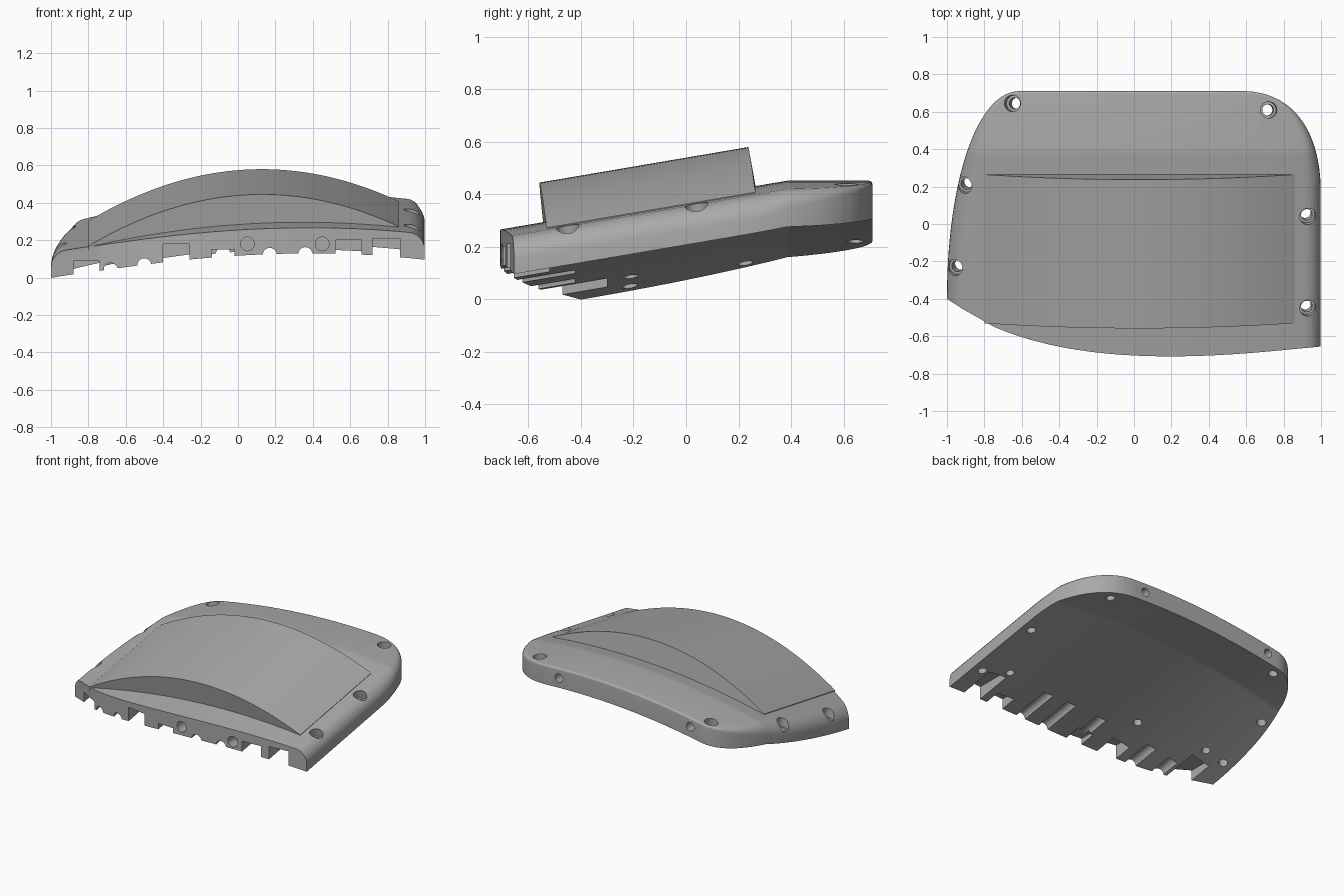
import bpy, bmesh, math
from mathutils import Vector
from mathutils.geometry import interpolate_bezier

cube = bpy.data.objects.get("Cube")
if cube:
    bpy.data.objects.remove(cube)

grey = bpy.data.materials.new("plain grey")
grey.use_nodes = True
grey.diffuse_color = (0.4, 0.4, 0.4, 1)
grey.node_tree.nodes["Principled BSDF"].inputs["Base Color"].default_value = (0.4, 0.4, 0.4, 1)

THICK, FOLD = 0.137, 0.385


def under(x, y):
    """Curved, sloping underside that levels off behind the fold."""
    return 0.13 - 0.1 * (x - 0.35) ** 2 + 0.17 * (min(y, FOLD) + 0.7)


def axis(x, y):
    """Surface normal of the plate."""
    return Vector((0.2 * (x - 0.35), -0.17 if y < FOLD else 0, 1)).normalized()


def finish(bm, name):
    bmesh.ops.recalc_face_normals(bm, faces=bm.faces)
    mesh = bpy.data.meshes.new(name)
    bm.to_mesh(mesh)
    bm.free()
    mesh.materials.append(grey)
    ob = bpy.data.objects.new(name, mesh)
    bpy.context.collection.objects.link(ob)
    return ob


def smooth(ob, degrees):
    bpy.ops.object.select_all(action='DESELECT')
    ob.select_set(True)
    bpy.context.view_layer.objects.active = ob
    bpy.ops.object.shade_smooth_by_angle(angle=math.radians(degrees))


def bezier(a, b, c, d, n):
    pts = [Vector((*p, 0)) for p in (a, b, c, d)]
    return interpolate_bezier(*pts, n)


# Plate outline: rounded sides and back, then the front curve
wall = bezier((-1, -0.4), (-1, 0.2), (-0.85, 0.7), (-0.62, 0.71), 28)
wall += bezier((0.6, 0.71), (0.85, 0.7), (0.99, 0.5), (0.998, 0.2), 20)
wall += [Vector((0.998, y, 0)) for y in (0, -0.3, -0.655)]
front = bezier((0.998, -0.655), (0.6, -0.69), (-0.45, -0.84), (-1, -0.4), 30)[2:-4]


def inward(i):
    if i == 0:
        return Vector((1, -0.65, 0))
    if i == len(wall) - 1:
        return Vector((-1, -0.1, 0))
    t = (wall[i + 1] - wall[i - 1]).normalized()
    return Vector((t.y, -t.x, 0))


def ring(angle):
    """Outline at one step of the edge rounding, which fades out at the back."""
    pts = []
    for i, p in enumerate(wall):
        k = max(0, min(1, (p.y - 0.3) / 0.4))
        r = 0.08 - 0.066 * k
        q = p + inward(i) * r * (1 - math.cos(angle))
        q.z = THICK - r * (1 - math.sin(angle))
        pts.append(q)
    return pts + [Vector((p.x, p.y, THICK - 0.014 * (1 - math.sin(angle)))) for p in front]


bm = bmesh.new()
base = [Vector((p.x, p.y, 0)) for p in wall + front]
rings = [base] + [ring(math.radians(a)) for a in range(0, 91, 15)]
rows = [[bm.verts.new(p) for p in r] for r in rings]
n = len(base)
for low, high in zip(rows, rows[1:]):
    for i in range(n):
        j = (i + 1) % n
        bm.faces.new((low[i], low[j], high[j], high[i]))
bm.faces.new(rows[0][::-1])
bm.faces.new(rows[-1])


def slice_plane(co, no):
    bmesh.ops.bisect_plane(bm, geom=bm.verts[:] + bm.edges[:] + bm.faces[:],
                           dist=1e-5, plane_co=co, plane_no=no)


for i in range(-11, 12):
    slice_plane((i / 12 + 0.003, 0, 0), (1, 0, 0))
for y in (-0.35, 0, FOLD - 0.02, FOLD, FOLD + 0.02):
    slice_plane((0, y, 0), (0, 1, 0))
for v in bm.verts:
    v.co.z += under(v.co.x, v.co.y)
plate = finish(bm, "curved_plate")

# Cutting shapes
cut = bmesh.new()


def drill(centre, direction, radius, length):
    m = Vector(direction).to_track_quat('Z', 'Y').to_matrix().to_4x4()
    m.translation = centre
    bmesh.ops.create_cone(cut, cap_ends=True, segments=24, radius1=radius,
                          radius2=radius, depth=length, matrix=m)


# Countersunk screw holes around the rim
for x, y in ((-0.65, 0.645), (0.72, 0.61), (-0.91, 0.205), (0.93, 0.04), (-0.96, -0.235), (0.93, -0.45)):
    a = axis(x, y)
    top = Vector((x, y, under(x, y) + THICK))
    drill(top, a, 0.03, 0.5)
    drill(top + a * 0.16, a, 0.044, 0.44)

# Blind holes in the underside
for x, y in ((-0.78, -0.21), (-0.29, -0.31), (0.73, -0.37)):
    drill(Vector((x, y, under(x, y))), axis(x, y), 0.028, 0.16)

# Pin holes in the back wall and front wall
for x, y, z, r in ((0.5, 0.71, 0.38, 0.03), (-0.53, 0.71, 0.31, 0.03),
                   (0.05, -0.7, 0.18, 0.037), (0.45, -0.7, 0.18, 0.037)):
    drill(Vector((x, y, z)), (0, 1, 0), r, 0.16)

# Rounded grooves under the front edge
for x in (-0.68, -0.5, -0.08, 0.17, 0.36):
    drill(Vector((x, -0.6, under(x, -0.6) - 0.005)), (0, 1, 0.17), 0.038, 0.36)

# Square notches under the front edge: left, right, roof, back
for x0, x1, roof, back in ((-0.88, -0.74, 0.09, -0.3), (-0.4, -0.26, 0.18, -0.52),
                           (-0.14, -0.02, 0.15, -0.58), (0.52, 0.66, 0.2, -0.58),
                           (0.72, 0.865, 0.21, -0.42)):
    box = bmesh.ops.create_cube(cut, size=1)["verts"]
    for v in box:
        v.co = Vector((x1 if v.co.x > 0 else x0, back if v.co.y > 0 else -0.9,
                       roof if v.co.z > 0 else -0.3))

cutter = finish(cut, "hole_cutter")
cutter.hide_render = True
mod = plate.modifiers.new("holes", 'BOOLEAN')
mod.object = cutter
mod.operation = 'DIFFERENCE'
mod.solver = 'EXACT'
mod.use_self = True
bpy.ops.object.select_all(action='DESELECT')
plate.select_set(True)
bpy.context.view_layer.objects.active = plate
bpy.ops.object.modifier_apply(modifier=mod.name)
bpy.data.objects.remove(cutter)
smooth(plate, 25)

# Raised arched pad on top, ends leaning forward
bm = bmesh.new()
STEPS = 40
rows = []
for i in range(STEPS + 1):
    x = -0.8 + 1.66 * i / STEPS
    arch = 0.442 - 0.321 * (x - 0.128) ** 2
    h = max(0.0005, arch - under(x, -0.545) - THICK)
    row = []
    for y, k in ((-0.53, -0.02), (-0.53, h), (0.265, h), (0.265, -0.02)):
        row.append(bm.verts.new((x, y - 0.18 * k, under(x, y) + THICK + k)))
    rows.append(row)
for a, b in zip(rows, rows[1:]):
    for k in range(4):
        bm.faces.new((a[k], b[k], b[(k + 1) % 4], a[(k + 1) % 4]))
bm.faces.new(rows[0])
bm.faces.new(rows[-1][::-1])
smooth(finish(bm, "arched_pad"), 25)
